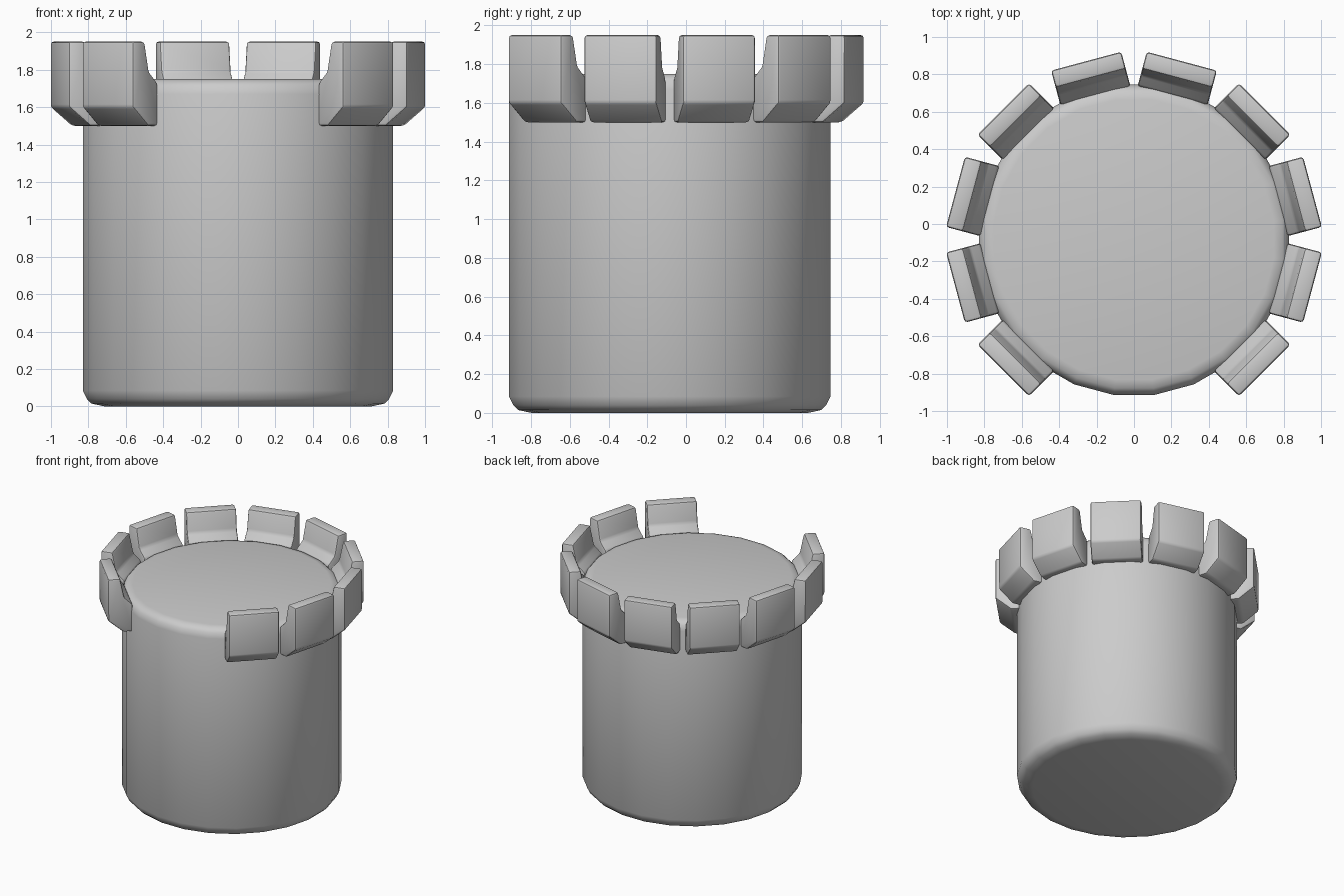
import bpy, bmesh, math
from mathutils import Matrix, Vector

if "Cube" in bpy.data.objects:
    bpy.data.objects.remove(bpy.data.objects["Cube"])

CY = -0.084  # tower axis sits slightly towards the front


def make_object(name, bm, angle):
    bmesh.ops.recalc_face_normals(bm, faces=bm.faces)
    mesh = bpy.data.meshes.new(name)
    bm.to_mesh(mesh)
    bm.free()
    ob = bpy.data.objects.new(name, mesh)
    bpy.context.collection.objects.link(ob)
    bpy.ops.object.select_all(action='DESELECT')
    ob.select_set(True)
    bpy.context.view_layer.objects.active = ob
    bpy.ops.object.shade_smooth_by_angle(angle=math.radians(angle))
    return ob


# Tower body: lathed profile with 24 sides and softened rims
SIDES = 24
profile = [(0.72, 0.0), (0.79, 0.015), (0.815, 0.04), (0.837, 0.085),
           (0.837, 1.67), (0.826, 1.715), (0.80, 1.74), (0.755, 1.75)]
bm = bmesh.new()
rings = []
for r, z in profile:
    ring = []
    for i in range(SIDES):
        a = (i + 0.5) * math.tau / SIDES
        ring.append(bm.verts.new((r * math.cos(a), r * math.sin(a) + CY, z)))
    rings.append(ring)
for lo, hi in zip(rings, rings[1:]):
    for i in range(SIDES):
        j = (i + 1) % SIDES
        bm.faces.new((lo[i], lo[j], hi[j], hi[i]))
bm.faces.new(rings[0][::-1])
bm.faces.new(rings[-1])
make_object("tower_body", bm, 40)

# Battlements: side profile (radius, height) extruded across the block width
HALF = 0.194
block = [(0.988, 1.95), (0.988, 1.60), (0.87, 1.50), (0.78, 1.50),
         (0.80, 1.73), (0.862, 1.79), (0.895, 1.95)]


def battlement(index, degrees):
    bm = bmesh.new()
    face = bm.faces.new([bm.verts.new((u, -HALF, z)) for u, z in block])
    ext = bmesh.ops.extrude_face_region(bm, geom=[face])
    verts = [v for v in ext["geom"] if isinstance(v, bmesh.types.BMVert)]
    bmesh.ops.translate(bm, verts=verts, vec=Vector((0, 2 * HALF, 0)))
    bmesh.ops.recalc_face_normals(bm, faces=bm.faces)
    bmesh.ops.bevel(bm, geom=list(bm.edges), offset=0.015, segments=2,
                    profile=0.5, affect='EDGES')
    turn = Matrix.Translation((0, CY, 0)) @ Matrix.Rotation(math.radians(degrees), 4, 'Z')
    bmesh.ops.transform(bm, matrix=turn, verts=bm.verts)
    make_object(f"battlement_{index}", bm, 30)


# Ten blocks every 30 degrees, leaving the two front places open
for k in range(10):
    battlement(k + 1, -45 + 30 * k)
